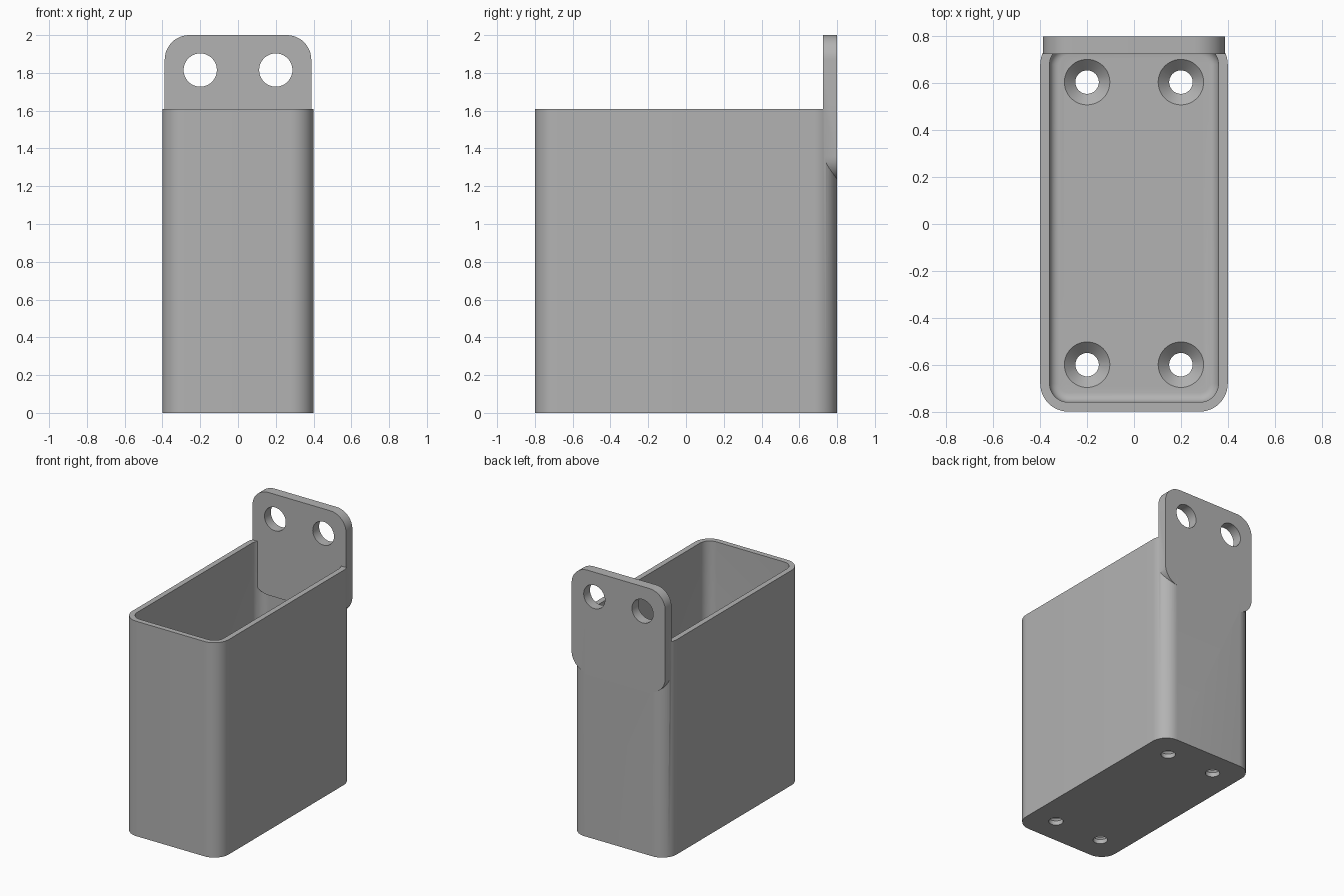
import bpy, bmesh
from math import cos, sin, pi, radians
from mathutils import Matrix

cube = bpy.data.objects.get("Cube")
if cube:
    bpy.data.objects.remove(cube, do_unlink=True)

grey = bpy.data.materials.new("plain_grey")
grey.use_nodes = True
colour = (0.45, 0.45, 0.45, 1)
grey.diffuse_color = colour
grey.node_tree.nodes["Principled BSDF"].inputs["Base Color"].default_value = colour


def rounded_rect(half_w, half_h, r, steps=12):
    points = []
    for k, (sx, sy) in enumerate([(1, 1), (-1, 1), (-1, -1), (1, -1)]):
        for i in range(steps + 1):
            a = pi / 2 * (k + i / steps)
            points.append((sx * (half_w - r) + r * cos(a), sy * (half_h - r) + r * sin(a)))
    return points


def circle(r, steps=48):
    return [(r * cos(2 * pi * i / steps), r * sin(2 * pi * i / steps)) for i in range(steps)]


def loft(name, layers, matrix=Matrix()):
    """Closed solid through a stack of (outline, height) layers."""
    bm = bmesh.new()
    rings = [[bm.verts.new((x, y, z)) for x, y in outline] for outline, z in layers]
    bm.faces.new(rings[0][::-1])
    bm.faces.new(rings[-1])
    for low, high in zip(rings, rings[1:]):
        for i in range(len(low)):
            j = (i + 1) % len(low)
            bm.faces.new((low[i], low[j], high[j], high[i]))
    bm.transform(matrix)
    bmesh.ops.recalc_face_normals(bm, faces=bm.faces)
    mesh = bpy.data.meshes.new(name)
    bm.to_mesh(mesh)
    bm.free()
    mesh.materials.append(grey)
    obj = bpy.data.objects.new(name, mesh)
    bpy.context.collection.objects.link(obj)
    return obj


def combine(target, tool, operation):
    bpy.context.view_layer.objects.active = target
    mod = target.modifiers.new(operation.title(), "BOOLEAN")
    mod.operation = operation
    mod.solver = "EXACT"
    mod.object = tool
    bpy.ops.object.modifier_apply(modifier=mod.name)
    bpy.data.objects.remove(tool, do_unlink=True)


half_x, half_y, height, corner = 0.4, 0.8, 1.61, 0.12
wall, floor, fillet = 0.04, 0.08, 0.04

# Open box with a filleted floor
holder = loft("wall_mount_holder", [(rounded_rect(half_x, half_y, corner), z) for z in (0, height)])
layers = []
for i in range(7):
    a = pi / 2 * i / 6
    inset = wall + fillet * (1 - sin(a))
    layers.append((rounded_rect(half_x - inset, half_y - inset, corner - inset),
                   floor + fillet * (1 - cos(a))))
layers.append((layers[-1][0], height + 0.2))
combine(holder, loft("cavity_cutter", layers), "DIFFERENCE")

# Back mounting plate, extruded along y
plate_low, plate_high, plate_front = 1.23, 2.0, 0.725
upright = Matrix.Rotation(pi / 2, 4, "X")
centre = Matrix.Translation((0, half_y, (plate_low + plate_high) / 2))
outline = rounded_rect(0.388, (plate_high - plate_low) / 2, 0.13)
plate = loft("mounting_plate", [(outline, 0), (outline, half_y - plate_front)], centre @ upright)
combine(holder, plate, "UNION")

for x in (-0.2, 0.2):
    # Screw holes through the plate
    place = Matrix.Translation((x, 0.9, 1.815)) @ upright
    combine(holder, loft("plate_hole_cutter", [(circle(0.088), 0), (circle(0.088), 0.3)], place),
            "DIFFERENCE")
    # Countersunk holes through the floor
    for y in (-0.6, 0.605):
        sink = [(circle(0.05), -0.1), (circle(0.05), floor - 0.047),
                (circle(0.097), floor), (circle(0.097), floor + 0.05)]
        combine(holder, loft("floor_hole_cutter", sink, Matrix.Translation((x, y, 0))), "DIFFERENCE")

bpy.ops.object.select_all(action="DESELECT")
holder.select_set(True)
bpy.context.view_layer.objects.active = holder
bpy.ops.object.shade_smooth_by_angle(angle=radians(30))
